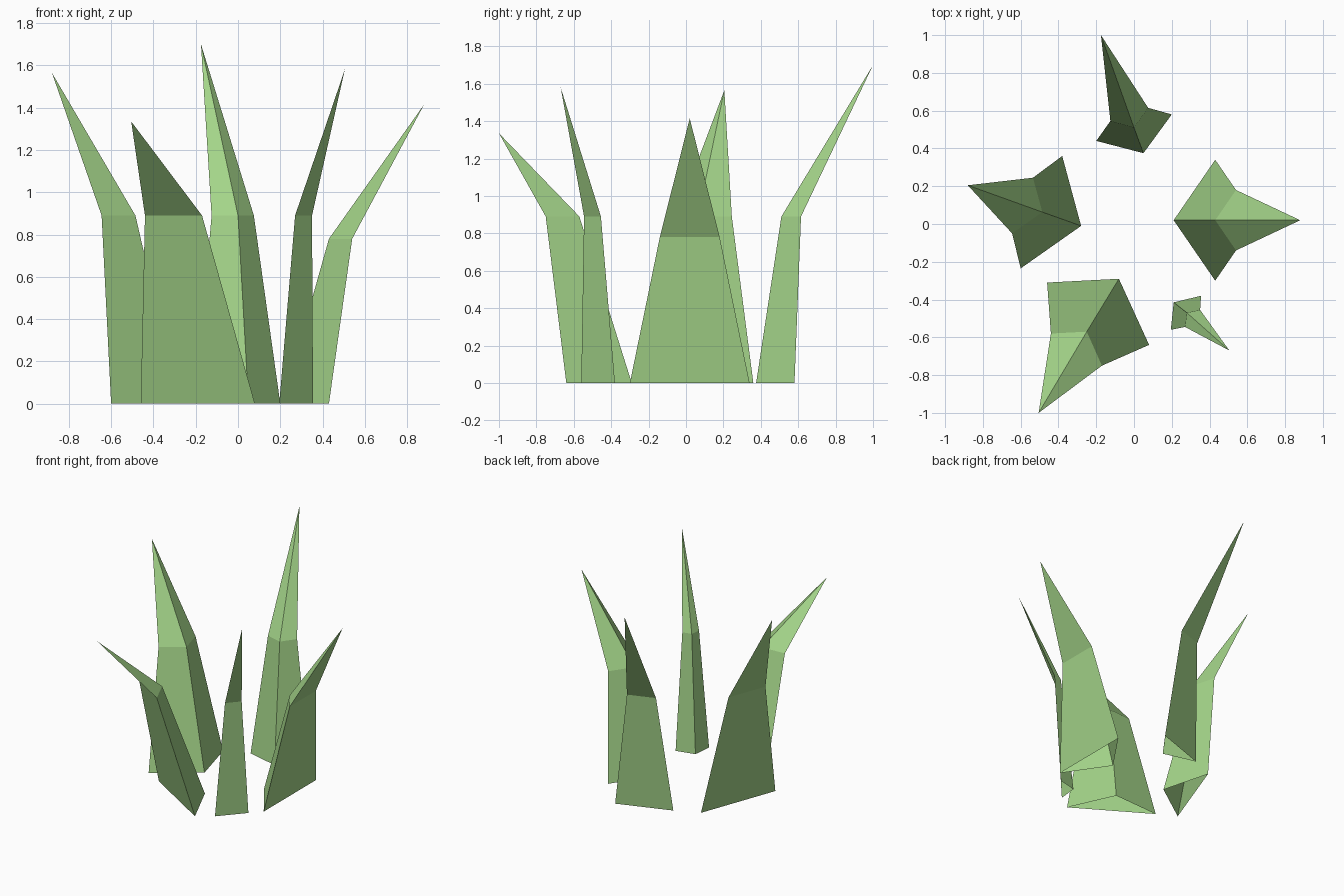
import bpy, bmesh

if "Cube" in bpy.data.objects:
    bpy.data.objects.remove(bpy.data.objects["Cube"])

mat = bpy.data.materials.new("leaf_green")
mat.diffuse_color = (0.37, 0.66, 0.25, 1)
mat.use_nodes = True
mat.node_tree.nodes["Principled BSDF"].inputs["Base Color"].default_value = mat.diffuse_color


def blade(name, base, mid, bend_z, tip):
    """Three-sided hollow blade: open base triangle, bend triangle, pointed tip."""
    bm = bmesh.new()
    low = [bm.verts.new((x, y, 0)) for x, y in base]
    bend = [bm.verts.new((x, y, bend_z)) for x, y in mid]
    top = bm.verts.new(tip)
    for i in range(3):
        j = (i + 1) % 3
        bm.faces.new((low[i], low[j], bend[j], bend[i]))
        bm.faces.new((bend[i], bend[j], top))
    mesh = bpy.data.meshes.new(name)
    bm.to_mesh(mesh)
    bm.free()
    mesh.materials.append(mat)
    bpy.context.collection.objects.link(bpy.data.objects.new(name, mesh))


# Each blade lists its corners counter-clockwise: base, bend, bend height, tip
blade("right_blade",
      [(0.43, -0.30), (0.43, 0.34), (0.21, 0.02)],
      [(0.54, -0.14), (0.54, 0.18), (0.43, 0.02)], 0.78, (0.88, 0.02, 1.415))
blade("back_blade",
      [(0.20, 0.58), (-0.20, 0.44), (0.05, 0.375)],
      [(0.075, 0.615), (-0.125, 0.545), (0.0, 0.51)], 0.89, (-0.175, 1.0, 1.70))
blade("left_blade",
      [(-0.38, 0.36), (-0.60, -0.235), (-0.28, -0.01)],
      [(-0.535, 0.245), (-0.645, -0.05), (-0.485, 0.063)], 0.89, (-0.88, 0.205, 1.565))
blade("front_left_blade",
      [(-0.46, -0.31), (0.08, -0.64), (-0.08, -0.29)],
      [(-0.44, -0.58), (-0.17, -0.75), (-0.25, -0.57)], 0.89, (-0.505, -1.0, 1.335))
blade("front_right_blade",
      [(0.195, -0.56), (0.355, -0.38), (0.21, -0.415)],
      [(0.27, -0.545), (0.35, -0.455), (0.28, -0.47)], 0.89, (0.505, -0.67, 1.58))
